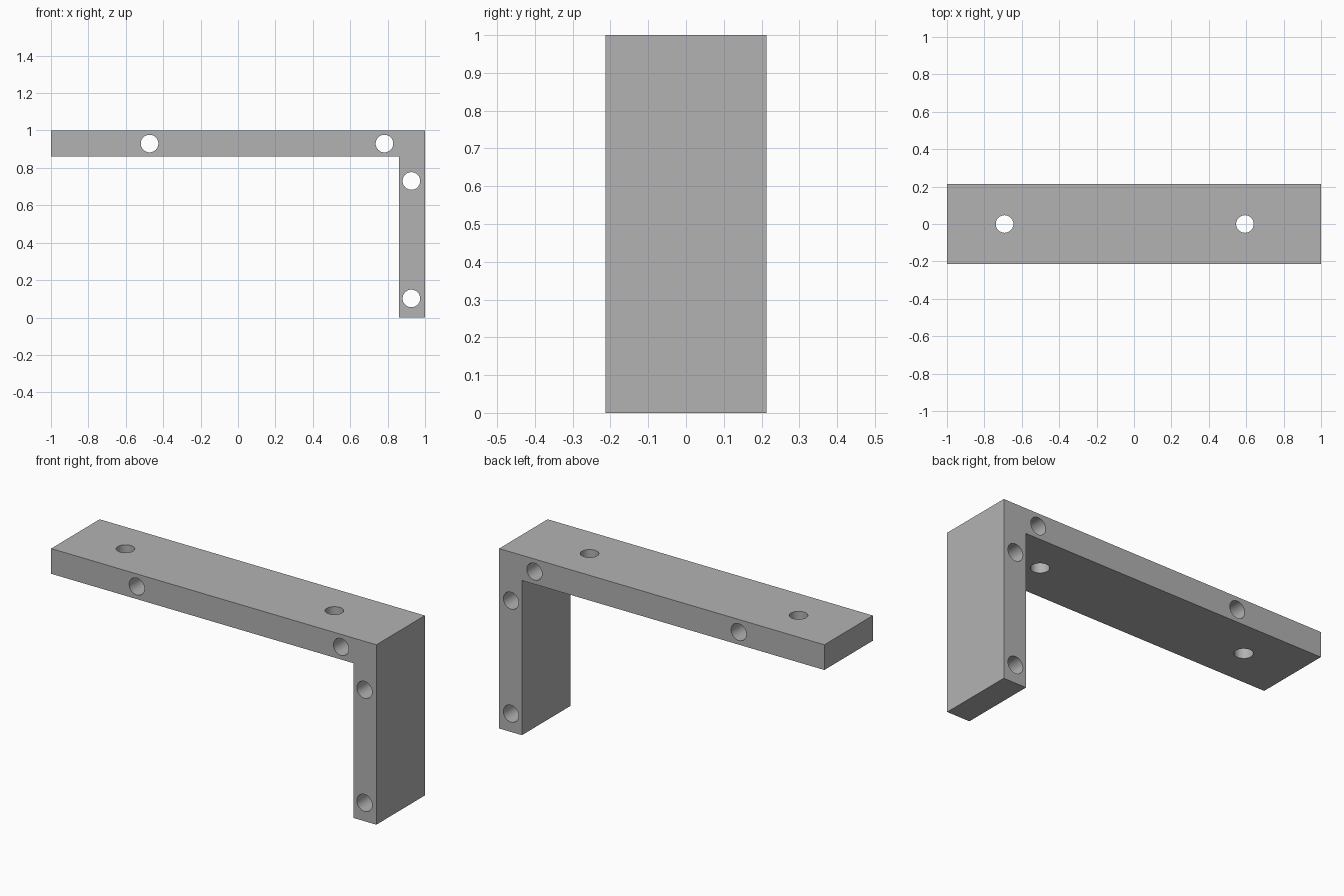
import bpy
import bmesh
from math import radians
from mathutils import Matrix, Vector

cube = bpy.data.objects.get("Cube")
if cube:
    bpy.data.objects.remove(cube)

HALF_DEPTH = 0.213
THICK = 0.14
HOLE_RADIUS = 0.047

grey = bpy.data.materials.new("plain grey")
grey.use_nodes = True
colour = (0.448, 0.448, 0.448, 1)
grey.diffuse_color = colour
grey.node_tree.nodes["Principled BSDF"].inputs["Base Color"].default_value = colour


def make_object(name, bm):
    bmesh.ops.recalc_face_normals(bm, faces=bm.faces)
    mesh = bpy.data.meshes.new(name)
    bm.to_mesh(mesh)
    bm.free()
    mesh.materials.append(grey)
    obj = bpy.data.objects.new(name, mesh)
    bpy.context.collection.objects.link(obj)
    return obj


# L-shaped bracket: side profile extruded through the depth
inner_x, inner_z = 1 - THICK, 1 - THICK
profile = [(-1, 1), (1, 1), (1, 0), (inner_x, 0), (inner_x, inner_z), (-1, inner_z)]
bm = bmesh.new()
face = bm.faces.new([bm.verts.new((x, -HALF_DEPTH, z)) for x, z in profile])
extruded = bmesh.ops.extrude_face_region(bm, geom=[face])["geom"]
moved = [v for v in extruded if isinstance(v, bmesh.types.BMVert)]
bmesh.ops.translate(bm, verts=moved, vec=(0, 2 * HALF_DEPTH, 0))
bracket = make_object("bracket", bm)


def drill(name, centre, axis, length):
    """Bore a round through hole in the bracket."""
    bm = bmesh.new()
    turn = Vector((0, 0, 1)).rotation_difference(Vector(axis)).to_matrix().to_4x4()
    bmesh.ops.create_cone(bm, cap_ends=True, segments=48, radius1=HOLE_RADIUS,
                          radius2=HOLE_RADIUS, depth=length,
                          matrix=Matrix.Translation(centre) @ turn)
    cutter = make_object(name, bm)
    cutter.hide_render = True
    cut = bracket.modifiers.new(name, "BOOLEAN")
    cut.operation = "DIFFERENCE"
    cut.solver = "EXACT"
    cut.object = cutter
    return cutter


# Holes from front to back, along the arm and down the leg
mid = 1 - THICK / 2
cutters = [drill("front_hole_cutter", (x, 0, z), (0, 1, 0), 0.6)
           for x, z in [(-0.473, mid), (0.783, mid), (mid - 0.003, 0.73), (mid - 0.003, 0.102)]]

# Holes down through the arm
cutters += [drill("top_hole_cutter", (x, 0, mid), (0, 0, 1), 0.3)
            for x in (-0.692, 0.593)]

# Apply the cuts and discard the cutters
bpy.ops.object.select_all(action="DESELECT")
bpy.context.view_layer.objects.active = bracket
bracket.select_set(True)
for cut in list(bracket.modifiers):
    bpy.ops.object.modifier_apply(modifier=cut.name)
for cutter in cutters:
    bpy.data.objects.remove(cutter)
bpy.ops.object.shade_smooth_by_angle(angle=radians(30))
